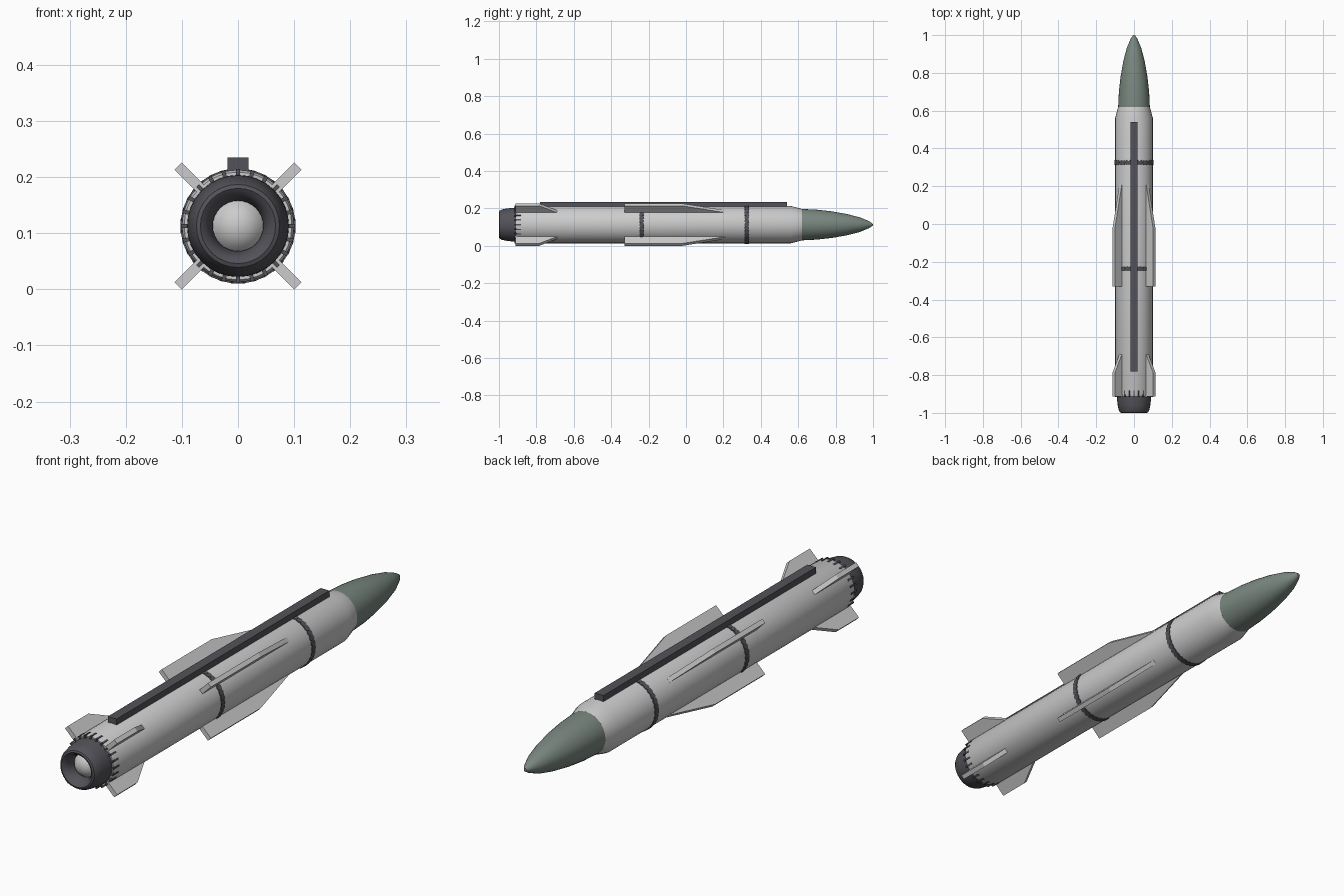
import bpy, bmesh, math
from mathutils import Matrix, Vector

if "Cube" in bpy.data.objects:
    bpy.data.objects.remove(bpy.data.objects["Cube"])

CZ = 0.113   # height of the long axis


def material(name, rgb):
    m = bpy.data.materials.new(name)
    m.diffuse_color = (*rgb, 1)
    m.use_nodes = True
    m.node_tree.nodes["Principled BSDF"].inputs["Base Color"].default_value = m.diffuse_color
    return m


dark = material("dark_grey", (0.085, 0.085, 0.1))
green = material("grey_green", (0.19, 0.24, 0.21))


def finish(bm, name, mat=None, smooth=True):
    bmesh.ops.recalc_face_normals(bm, faces=bm.faces)
    me = bpy.data.meshes.new(name)
    bm.to_mesh(me)
    bm.free()
    ob = bpy.data.objects.new(name, me)
    bpy.context.collection.objects.link(ob)
    ob.location.z = CZ
    if mat:
        me.materials.append(mat)
    if smooth:
        bpy.ops.object.select_all(action='DESELECT')
        ob.select_set(True)
        bpy.context.view_layer.objects.active = ob
        bpy.ops.object.shade_smooth_by_angle(angle=math.radians(35))
    return ob


def lathe(name, profile, mat=None, n=32):
    """Spin (radius, y) points around the y axis."""
    bm = bmesh.new()
    vs = [bm.verts.new((r, y, 0)) for r, y in profile]
    es = [bm.edges.new(p) for p in zip(vs, vs[1:])]
    bmesh.ops.spin(bm, geom=vs + es, cent=(0, 0, 0), axis=(0, 1, 0),
                   angle=2 * math.pi, steps=n)
    bmesh.ops.remove_doubles(bm, verts=bm.verts, dist=1e-5)
    return finish(bm, name, mat)


def box(bm, size, loc, rot=Matrix()):
    bmesh.ops.create_cube(bm, size=1, matrix=rot @ Matrix.Translation(loc)
                          @ Matrix.Diagonal((*size, 1)))


# Hull, nose cone and tail ring
lathe("hull", [(0, -0.91), (0.096, -0.91), (0.1, -0.9), (0.1, 0.56),
               (0.084, 0.62), (0, 0.62)])
lathe("nose_cone", [(0, 0.618), (0.084, 0.618), (0.08, 0.7), (0.071, 0.78),
                    (0.057, 0.86), (0.039, 0.93), (0.018, 0.98), (0.006, 0.998),
                    (0, 1.0)], green)
lathe("tail_ring", [(0.091, -0.905), (0.09, -0.93), (0.086, -0.96),
                    (0.081, -0.985), (0.074, -0.997), (0.067, -1.0),
                    (0.058, -0.994), (0.05, -0.98), (0.045, -0.96),
                    (0.045, -0.91)], dark)
lathe("tail_core", [(0, -0.978), (0.02, -0.974), (0.036, -0.964), (0.046, -0.95),
                    (0.046, -0.91)])

# Teeth where the tail ring meets the hull
bm = bmesh.new()
for i in range(24):
    box(bm, (0.007, 0.036, 0.012), (0, -0.899, 0.0955),
        Matrix.Rotation(math.tau * i / 24, 4, 'Y'))
finish(bm, "tail_teeth", dark, False)

# Beaded bands of short radial studs
for name, y in (("front_band", 0.325), ("middle_band", -0.237)):
    bm = bmesh.new()
    for i in range(32):
        bmesh.ops.create_cone(
            bm, cap_ends=True, segments=12, radius1=0.0135, radius2=0.0125, depth=0.012,
            matrix=Matrix.Rotation(math.tau * i / 32, 4, 'Y')
            @ Matrix.Translation((0, y, 0.0962)))
    finish(bm, name, dark)


# Diagonal fins, four of each
def fins(name, outline, half=0.009):
    bm = bmesh.new()
    for k in range(4):
        rot = Matrix.Rotation(math.pi / 4 + k * math.pi / 2, 4, 'Y')
        a, b = ([bm.verts.new(rot @ Vector((s, y, r))) for r, y in outline]
                for s in (-half, half))
        bm.faces.new(a)
        bm.faces.new(b)
        for i in range(len(a)):
            j = (i + 1) % len(a)
            bm.faces.new((a[i], a[j], b[j], b[i]))
    finish(bm, name, None, False)


fins("middle_wings", [(0.085, -0.33), (0.151, -0.33), (0.151, -0.02),
                      (0.1, 0.21), (0.085, 0.21)])
fins("tail_fins", [(0.085, -0.912), (0.151, -0.912), (0.151, -0.785),
                   (0.1, -0.69), (0.085, -0.69)])

# Top rail
bm = bmesh.new()
box(bm, (0.038, 1.32, 0.037), (0, -0.12, 0.1035))
finish(bm, "top_rail", dark, False)
